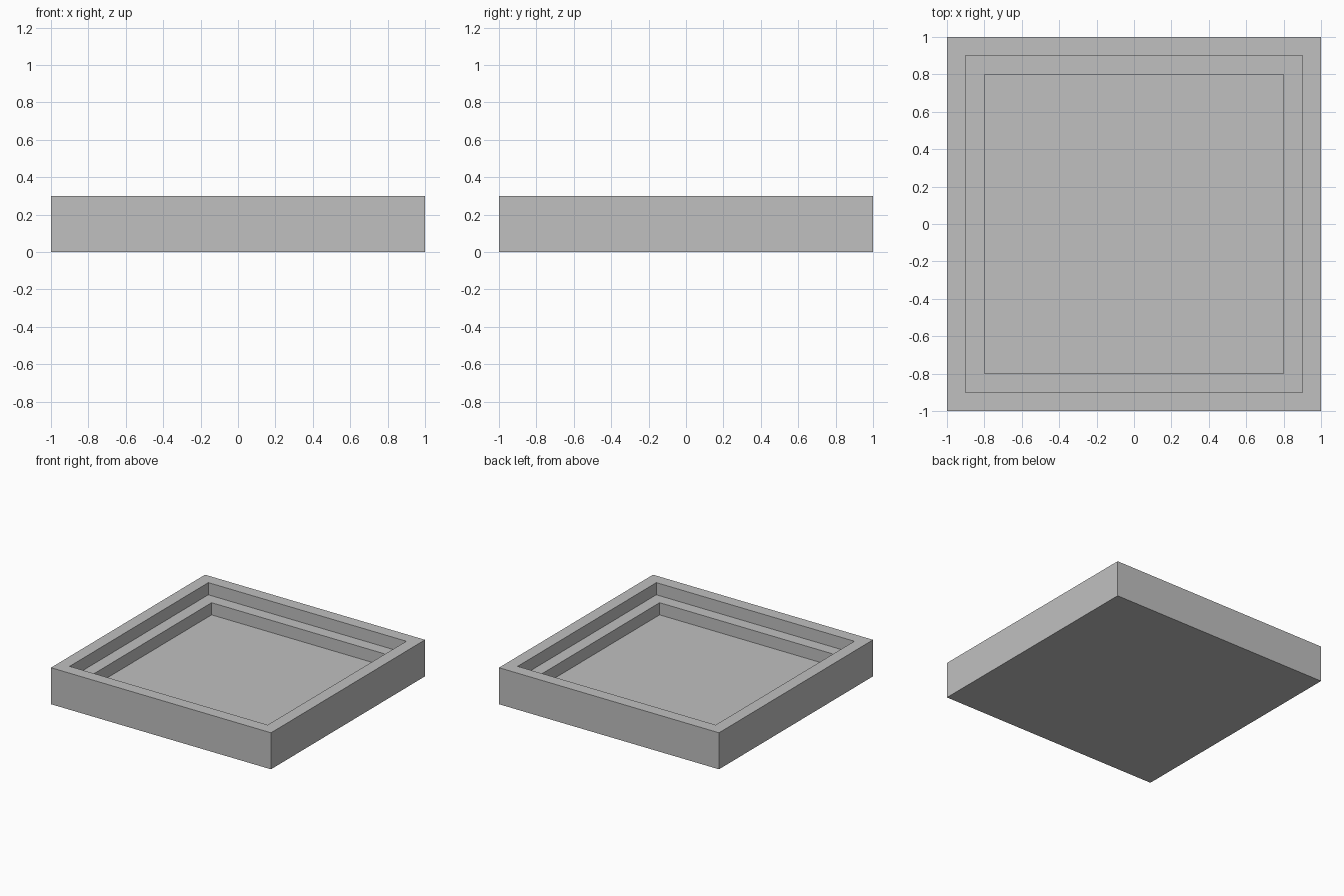
import bpy
import bmesh

cube = bpy.data.objects.get("Cube")
if cube:
    bpy.data.objects.remove(cube, do_unlink=True)

# Single plain grey
grey = bpy.data.materials.new("grey")
grey.use_nodes = True
colour = (0.53, 0.53, 0.53, 1)
grey.diffuse_color = colour
grey.node_tree.nodes["Principled BSDF"].inputs["Base Color"].default_value = colour

# Square rings (half width, height) from the base up the wall, over the rim and down the steps
profile = [(1, 0), (1, 0.3), (0.9, 0.3), (0.9, 0.2), (0.8, 0.2), (0.8, 0.1)]
corners = [(-1, -1), (1, -1), (1, 1), (-1, 1)]

bm = bmesh.new()
rings = [[bm.verts.new((x * half, y * half, z)) for x, y in corners] for half, z in profile]
for low, high in zip(rings, rings[1:]):
    for i in range(4):
        j = (i + 1) % 4
        bm.faces.new((low[i], low[j], high[j], high[i]))

# Underside and tray floor
bm.faces.new(rings[0][::-1])
bm.faces.new(rings[-1])
bmesh.ops.recalc_face_normals(bm, faces=bm.faces)

mesh = bpy.data.meshes.new("stepped_tray")
bm.to_mesh(mesh)
bm.free()
mesh.materials.append(grey)
tray = bpy.data.objects.new("stepped_tray", mesh)
bpy.context.collection.objects.link(tray)
